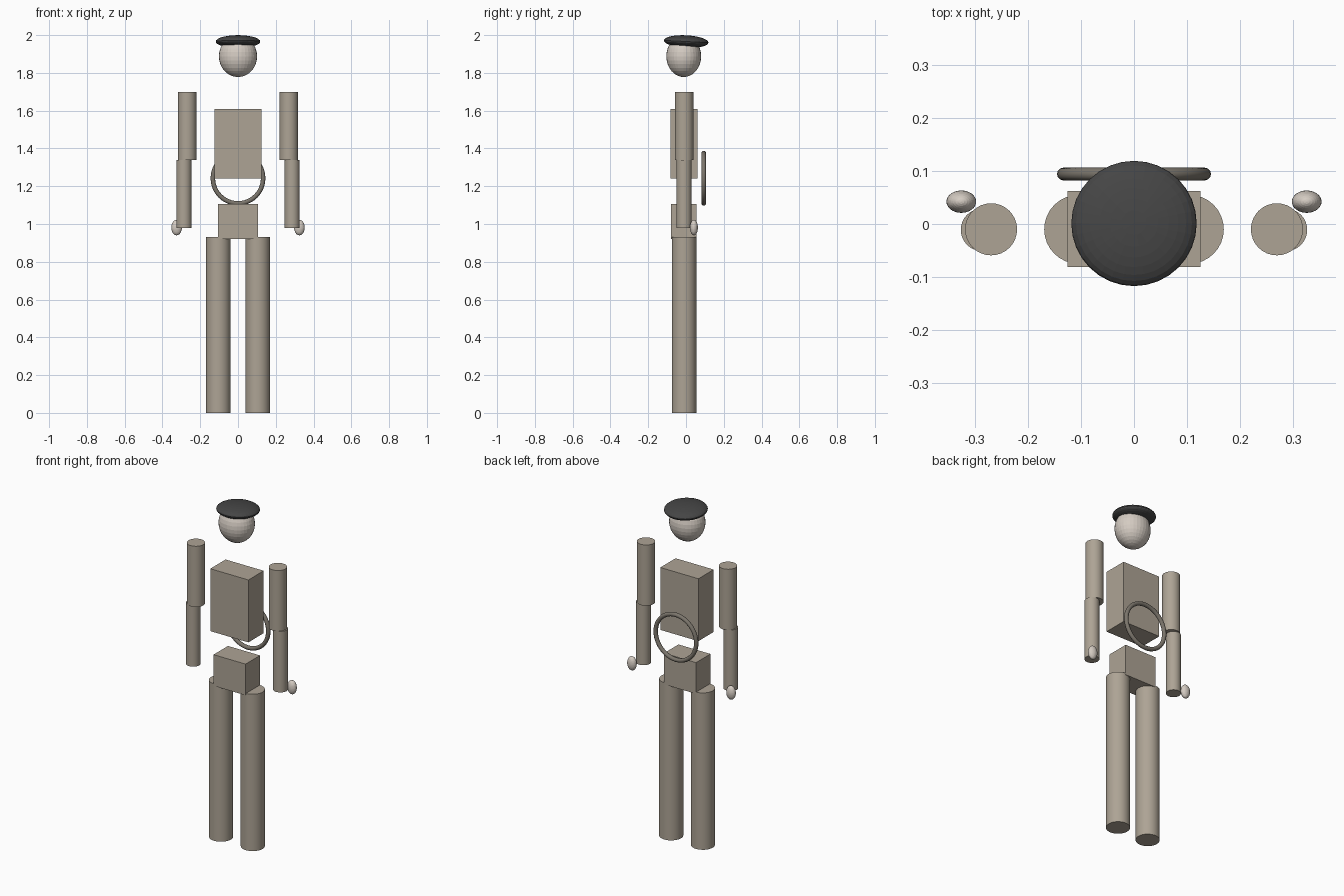
import bpy
from math import radians

if "Cube" in bpy.data.objects:
    bpy.data.objects.remove(bpy.data.objects["Cube"])


def material(name, rgb):
    m = bpy.data.materials.new(name)
    m.diffuse_color = (*rgb, 1)
    m.use_nodes = True
    m.node_tree.nodes["Principled BSDF"].inputs["Base Color"].default_value = m.diffuse_color
    return m


CLOTH = material("cloth", (0.42, 0.37, 0.30))
SKIN = material("skin", (0.66, 0.60, 0.54))
DARK = material("dark_felt", (0.06, 0.06, 0.06))
RING = material("ring_brown", (0.20, 0.18, 0.15))


def finish(name, mat, smooth=False):
    o = bpy.context.object
    o.name = o.data.name = name
    o.data.materials.append(mat)
    bpy.ops.object.transform_apply(location=False, rotation=True, scale=True)
    if smooth:
        bpy.ops.object.shade_smooth_by_angle(angle=radians(40))
    return o


def box(name, x, y0, y1, z0, z1, mat):
    bpy.ops.mesh.primitive_cube_add(size=1, location=(0, (y0 + y1) / 2, (z0 + z1) / 2))
    bpy.context.object.scale = (2 * x, y1 - y0, z1 - z0)
    finish(name, mat)


def cylinder(name, x, y, r, z0, z1, mat):
    bpy.ops.mesh.primitive_cylinder_add(vertices=32, radius=r, depth=z1 - z0,
                                        location=(x, y, (z0 + z1) / 2))
    finish(name, mat, True)


def ellipsoid(name, loc, radii, mat, tilt=0):
    bpy.ops.mesh.primitive_uv_sphere_add(segments=32, ring_count=16, radius=1,
                                         location=loc, rotation=(radians(tilt), 0, 0))
    bpy.context.object.scale = radii
    finish(name, mat)


# Head and hat
ellipsoid("head", (0, -0.012, 1.888), (0.101, 0.092, 0.11), SKIN)
ellipsoid("hat", (0, 0.001, 1.966), (0.118, 0.118, 0.033), DARK, tilt=-3)

# Trunk
box("chest", 0.125, -0.081, 0.062, 1.24, 1.61, CLOTH)
box("pelvis", 0.105, -0.079, 0.056, 0.92, 1.105, CLOTH)

# Limbs, both sides
for side, s in (("left", -1), ("right", 1)):
    cylinder(side + "_leg", s * 0.104, -0.01, 0.065, 0, 0.93, CLOTH)
    cylinder(side + "_upper_arm", s * 0.269, -0.01, 0.049, 1.34, 1.70, CLOTH)
    cylinder(side + "_forearm", s * 0.286, -0.011, 0.04, 0.978, 1.34, CLOTH)
    ellipsoid(side + "_hand", (s * 0.325, 0.042, 0.981), (0.028, 0.021, 0.041), SKIN)

# Ring behind the back
bpy.ops.mesh.primitive_torus_add(major_radius=0.133, minor_radius=0.012,
                                 major_segments=48, minor_segments=12,
                                 location=(0, 0.094, 1.242), rotation=(radians(90), 0, 0))
finish("back_ring", RING, True)
